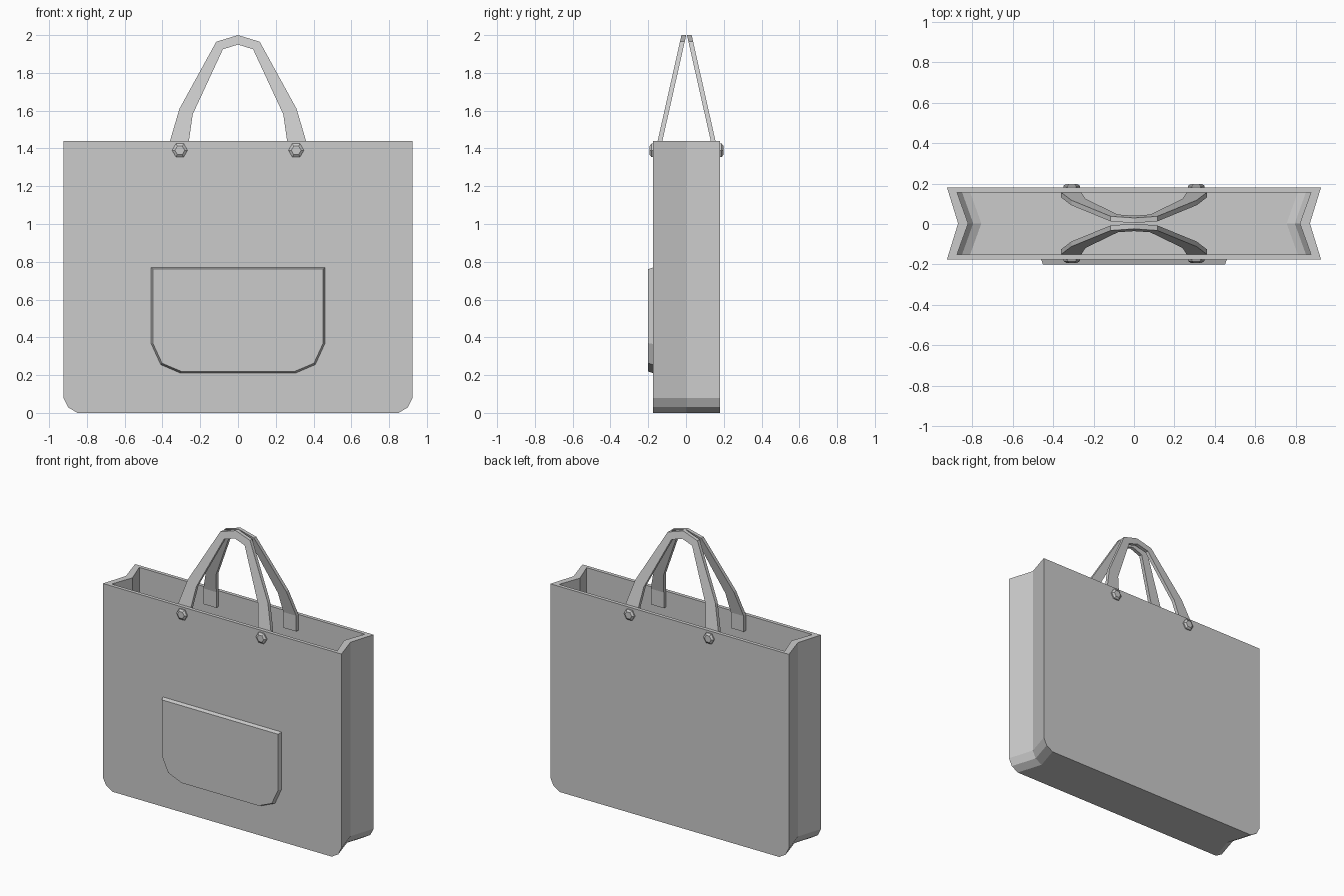
import bpy, bmesh, math

cube = bpy.data.objects.get("Cube")
if cube:
    bpy.data.objects.remove(cube, do_unlink=True)

grey = bpy.data.materials.new("plain grey")
grey.use_nodes = True
grey.diffuse_color = (0.6, 0.6, 0.6, 1)
grey.node_tree.nodes["Principled BSDF"].inputs["Base Color"].default_value = (0.6, 0.6, 0.6, 1)

MID = 0.003      # depth centre of the bag
HALF = 0.178     # half depth of the bag
WALL = 0.025
RIM = 1.44


def loft(name, rings):
    """Join equal rings of points into a closed, flat-shaded solid."""
    bm = bmesh.new()
    loops = [[bm.verts.new(p) for p in ring] for ring in rings]
    for a, b in zip(loops, loops[1:]):
        for i in range(len(a)):
            j = (i + 1) % len(a)
            bm.faces.new((a[i], a[j], b[j], b[i]))
    bm.faces.new(loops[0])
    bm.faces.new(loops[-1])
    bmesh.ops.recalc_face_normals(bm, faces=bm.faces)
    mesh = bpy.data.meshes.new(name)
    bm.to_mesh(mesh)
    bm.free()
    mesh.materials.append(grey)
    obj = bpy.data.objects.new(name, mesh)
    bpy.context.collection.objects.link(obj)
    return obj


def mirrored(half):
    """Complete a right-hand outline with its left-hand reflection."""
    return half + [(-x, z) for x, z in reversed(half) if x > 0]


# Bag body: rings with folded-in sides, up the outside and down the inside
def bag_ring(x, z, depth):
    fold = x - 0.055
    return [(x, MID - depth, z), (fold, MID, z), (x, MID + depth, z),
            (-x, MID + depth, z), (-fold, MID, z), (-x, MID - depth, z)]


outside = [(0.85, 0), (0.9, 0.03), (0.925, 0.08), (0.925, RIM)]
inside = [(0.875, RIM), (0.875, 0.09), (0.85, 0.045), (0.81, WALL)]
loft("bag_body", [bag_ring(x, z, HALF) for x, z in outside]
     + [bag_ring(x, z, HALF - WALL) for x, z in inside])

# Front pocket, slightly tapered toward its face
pocket = mirrored([(0.305, 0.21), (0.41, 0.255), (0.46, 0.365), (0.46, 0.77)])
centre = 0.49
loft("front_pocket", [
    [(x, MID - HALF + 0.002, z) for x, z in pocket],
    [(x * 0.98, MID - HALF - 0.025, centre + (z - centre) * 0.967) for x, z in pocket]])

# Handles: straps leaning in from each inner wall to meet at the top
outer = [(0.36, 1.33), (0.36, RIM), (0.31, 1.61), (0.115, 1.965), (0, 2.0)]
inner = [(0.26, 1.33), (0.26, RIM), (0.24, 1.58), (0.08, 1.925), (0, 1.95)]
outer += [(-x, z) for x, z in outer[-2::-1]]
inner += [(-x, z) for x, z in inner[-2::-1]]


def lean(z):
    return HALF - WALL - max(0, z - RIM) / (2 - RIM) * 0.126


for label, side in (("front", -1), ("back", 1)):
    sections = []
    for (xo, zo), (xi, zi) in zip(outer, inner):
        sections.append([(x, MID + side * (lean(z) - t), z)
                         for x, z, t in ((xo, zo, 0), (xi, zi, 0),
                                         (xi, zi, WALL), (xo, zo, WALL))])
    loft(label + "_handle", sections)

    # Hexagonal studs fixing the handle
    for hand, x in (("left", 0.308), ("right", -0.308)):
        rings = []
        for radius, out in ((0.041, -0.002), (0.041, 0.008), (0.026, 0.018)):
            rings.append([(x + radius * math.cos(k * math.pi / 3),
                           MID + side * (HALF + out),
                           1.39 + radius * math.sin(k * math.pi / 3)) for k in range(6)])
        loft(f"{label}_{hand}_stud", rings)
